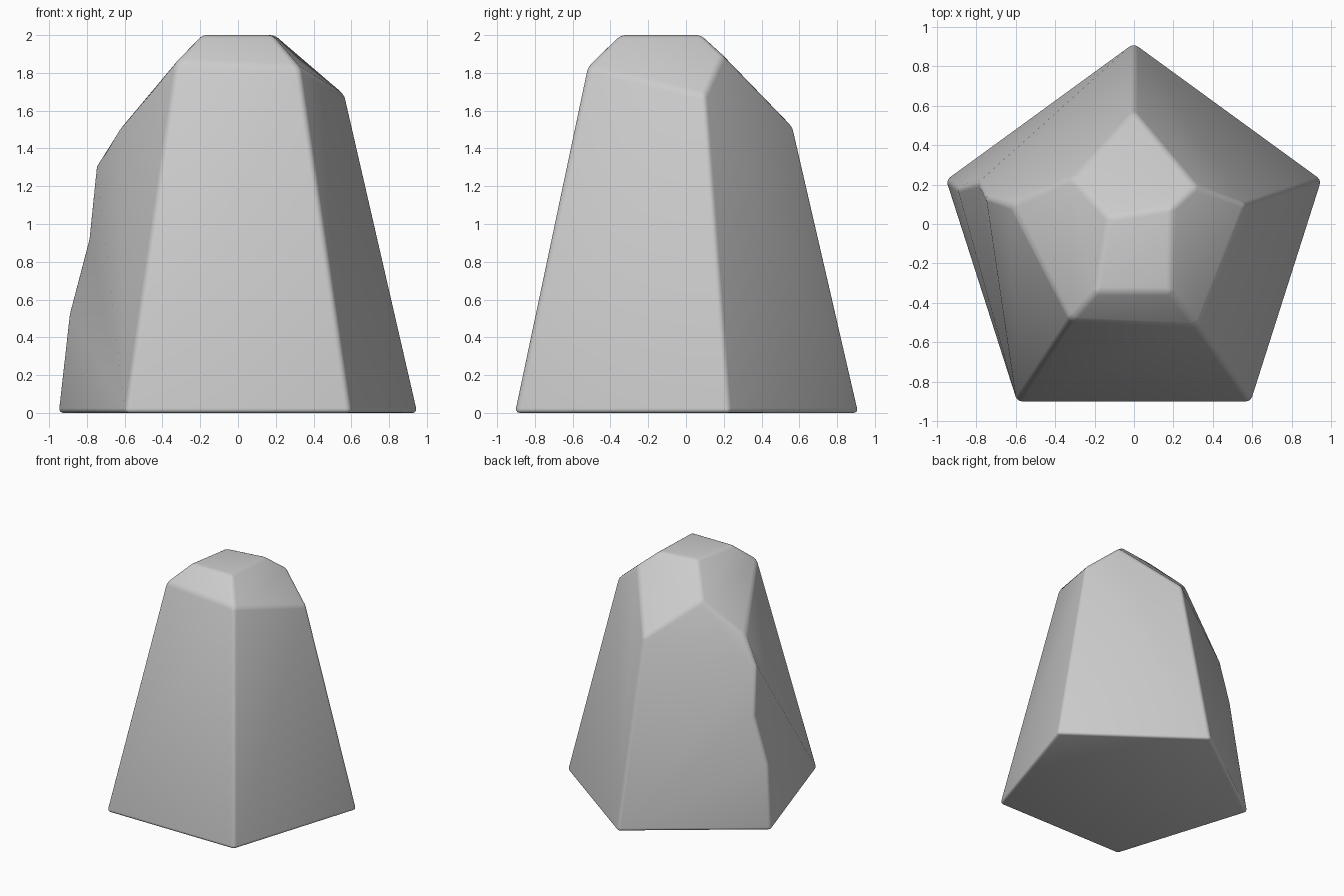
import bpy, bmesh

if "Cube" in bpy.data.objects:
    bpy.data.objects.remove(bpy.data.objects["Cube"])

# Corner points of the faceted boulder
P = {
    # base pentagon
    'back': (0, 0.92, 0), 'right': (0.955, 0.225, 0), 'fr': (0.595, -0.905, 0),
    'fl': (-0.595, -0.905, 0), 'left': (-0.955, 0.225, 0),
    # lumpy left ridge
    'r1': (-0.895, 0.18, 0.53), 'r2': (-0.79, 0.21, 0.93), 'r3': (-0.75, 0.135, 1.32),
    # shoulder
    's_left': (-0.62, 0.10, 1.51), 's_fl': (-0.325, -0.49, 1.86), 's_fr': (0.325, -0.52, 1.83),
    's_right': (0.57, 0.10, 1.68), 's_back': (0, 0.575, 1.505),
    'k_right': (0.315, 0.195, 1.895), 'k_left': (-0.315, 0.235, 1.775),
    # flat top
    't_fl': (-0.195, -0.345, 2), 't_fr': (0.185, -0.345, 2),
    't_br': (0.195, 0.085, 2), 't_bl': (-0.13, 0.035, 2),
}
faces = [
    'back right fr fl left',                    # underside
    'fl fr s_fr s_fl',                          # front
    'fr right s_right s_fr',                    # right
    'right back s_back k_right s_right',        # back right
    'back r3 s_left k_left s_back',             # back left, above the ridge
    'fl s_fl s_left r3',                        # left, above the ridge
    't_fl t_fr t_br t_bl',                      # top
    't_fl s_fl s_fr t_fr',                      # upper front
    't_fr s_fr s_right k_right t_br',           # upper right
    't_br k_right s_back k_left t_bl',          # upper back
    't_bl k_left s_left s_fl t_fl',             # upper left
]
# Fans joining the lumpy ridge to the neighbouring base corners
ridge = ['left', 'r1', 'r2', 'r3']
for a, b in zip(ridge, ridge[1:]):
    faces += [f'fl {b} {a}', f'back {a} {b}']

bm = bmesh.new()
v = {name: bm.verts.new(co) for name, co in P.items()}
for f in faces:
    bm.faces.new([v[n] for n in f.split()])
bmesh.ops.recalc_face_normals(bm, faces=bm.faces)
mesh = bpy.data.meshes.new('boulder')
bm.to_mesh(mesh)
bm.free()
boulder = bpy.data.objects.new('boulder', mesh)
bpy.context.collection.objects.link(boulder)

# Softly worn edges
for poly in mesh.polygons:
    poly.use_smooth = True
bevel = boulder.modifiers.new('worn_edges', 'BEVEL')
bevel.width = 0.025
bevel.segments = 3
bevel.limit_method = 'ANGLE'
bevel.angle_limit = 0.4
